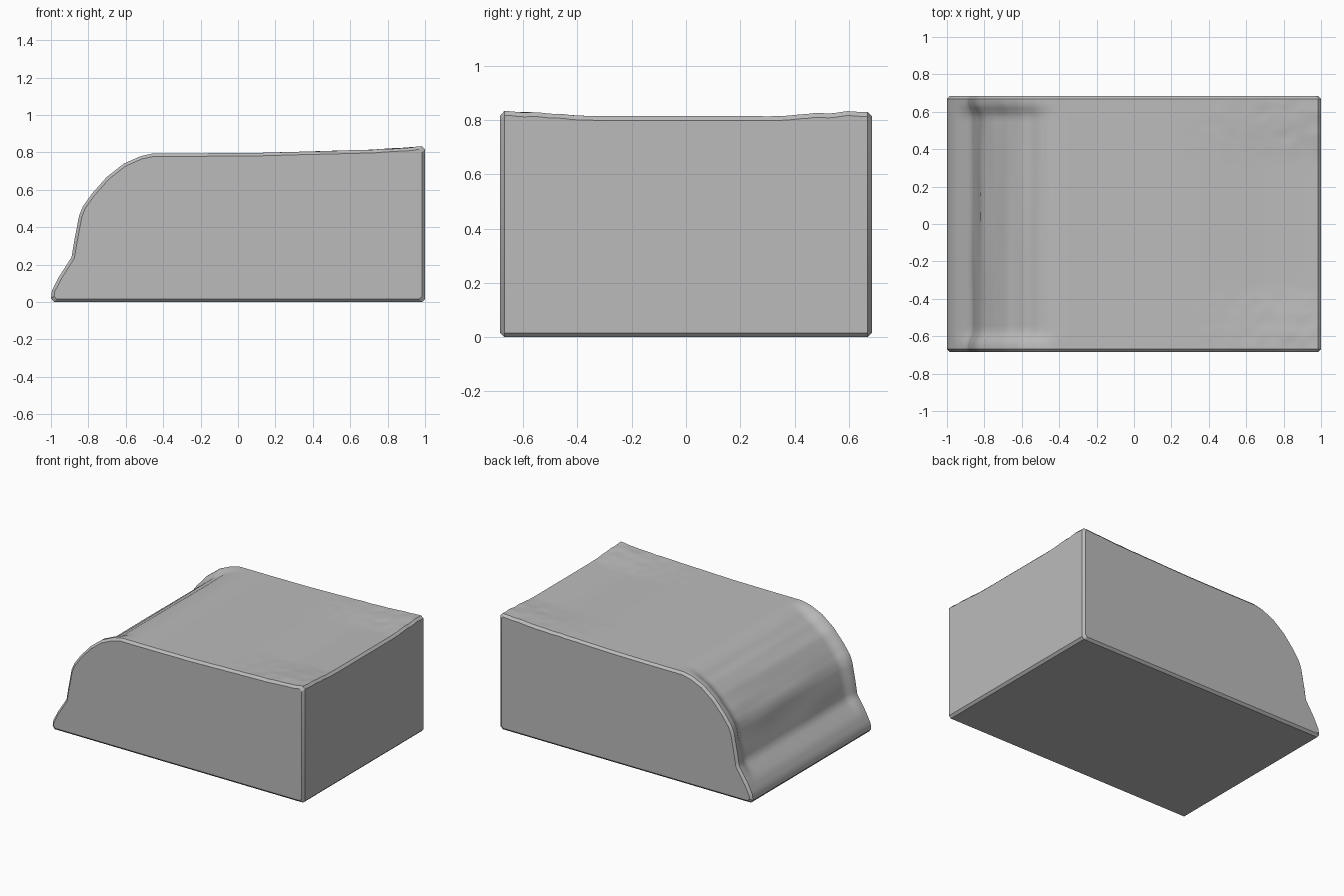
import bpy, bmesh, math, random
from mathutils import Vector, noise

random.seed(4)
cube = bpy.data.objects.get("Cube")
if cube:
    bpy.data.objects.remove(cube, do_unlink=True)

grey = bpy.data.materials.new("stone grey")
grey.use_nodes = True
colour = (0.5, 0.5, 0.5, 1)
grey.diffuse_color = colour
grey.node_tree.nodes["Principled BSDF"].inputs["Base Color"].default_value = colour

# Side profile of the sloped end and top, from the toe to the square end
OUTLINE = [(-1, .02), (-.995, .06), (-.96, .13), (-.89, .24), (-.875, .33), (-.85, .46),
           (-.83, .51), (-.78, .58), (-.7, .67), (-.61, .74), (-.52, .78), (-.45, .795),
           (-.2, .795), (.1, .797), (.4, .805), (.7, .812), (.85, .822), (.985, .83)]
HALF_Y, CHAMFER, STEP = .685, .016, .025


def smooth(a, b, t):
    t = min(max((t - a) / (b - a), 0), 1)
    return t * t * (3 - 2 * t)


def resample(points):
    """Even spacing along the outline."""
    out = []
    for a, b in zip(points, points[1:]):
        a, b = Vector(a), Vector(b)
        n = max(1, round((b - a).length / STEP))
        out += [a.lerp(b, i / n) for i in range(n)]
    return out + [Vector(points[-1])]


PATH = resample(OUTLINE)


def section(y, inset):
    """Closed ring of the block at depth y: worn upper surface, then square base."""
    ring = []
    for i, p in enumerate(PATH):
        t = (PATH[min(i + 1, len(PATH) - 1)] - PATH[max(i - 1, 0)]).normalized()
        inward = Vector((t.y, -t.x))
        x = p.x
        # raised side rims around a shallow worn middle
        middle = 1 - smooth(.57, .65, abs(y))
        slope = smooth(-.98, -.85, x) * (1 - smooth(-.6, -.38, x))
        corner = smooth(.2, .9, x) * (1 - smooth(.3, .62, abs(y)))
        ripple = noise.noise(Vector((x * 7, y * 2.5, p.y * 7))) * .006
        rough = smooth(.1, .9, x) * smooth(.25, .5, abs(y)) * noise.noise(Vector((x * 16, y * 16, 3))) * .006
        depth = .032 * slope * middle + .016 * corner + ripple * middle * slope + rough + inset
        q = p + inward * depth
        q.x = max(q.x, -1 + inset)
        ring.append((q.x, y, max(q.y, CHAMFER + inset)))
    top = ring[-1][2]
    ring[-1] = (1 - CHAMFER - inset, y, top)
    ring += [(1 - inset, y, top - CHAMFER), (1 - inset, y, CHAMFER + inset),
             (1 - CHAMFER - inset, y, inset), (-1 + CHAMFER + inset, y, inset)]
    return ring


# Depth stations, with an inset ring at each end for the chamfer
count = 54
inner = HALF_Y - CHAMFER
stations = [(-HALF_Y, CHAMFER)]
stations += [(-inner + 2 * inner * i / count, 0) for i in range(count + 1)]
stations += [(HALF_Y, CHAMFER)]

bm = bmesh.new()
rings = [[bm.verts.new(co) for co in section(y, inset)] for y, inset in stations]
for a, b in zip(rings, rings[1:]):
    for i in range(len(a)):
        j = (i + 1) % len(a)
        bm.faces.new((a[i], a[j], b[j], b[i]))
bm.faces.new(rings[0])
bm.faces.new(rings[-1])
bmesh.ops.recalc_face_normals(bm, faces=bm.faces)

mesh = bpy.data.meshes.new("worn_block")
bm.to_mesh(mesh)
bm.free()
mesh.materials.append(grey)
block = bpy.data.objects.new("worn_block", mesh)
bpy.context.collection.objects.link(block)
bpy.context.view_layer.objects.active = block
block.select_set(True)
bpy.ops.object.shade_smooth_by_angle(angle=math.radians(30))
